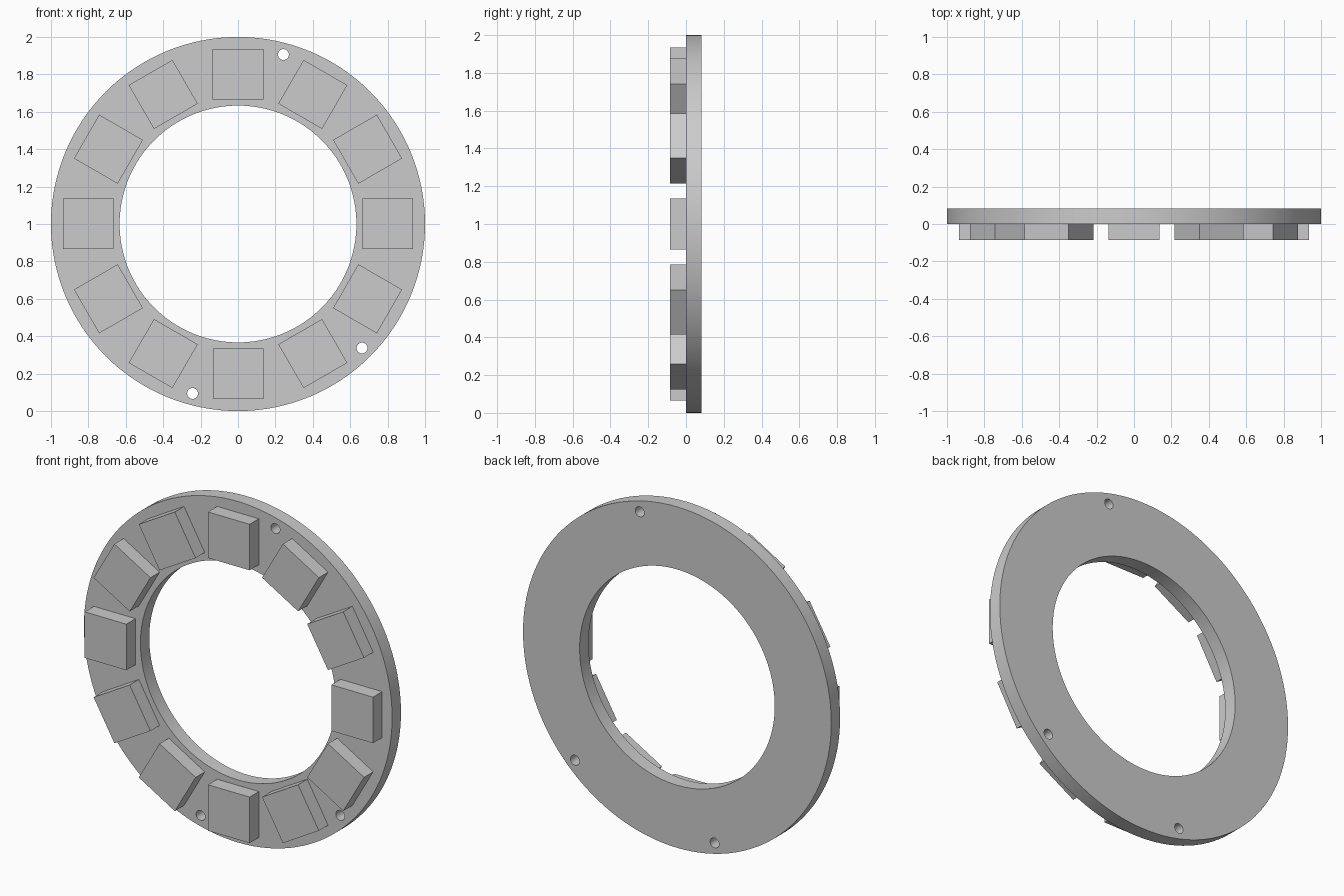
import bpy
import bmesh
from math import cos, sin, pi, radians
from mathutils import Matrix

OUTER, INNER = 1.0, 0.633
THICK = 0.082
PAD_SIZE, PAD_DEPTH, PAD_RADIUS = 0.27, 0.085, 0.8
HOLE_RADIUS, HOLE_ORBIT = 0.029, 0.938

cube = bpy.data.objects.get("Cube")
if cube:
    bpy.data.objects.remove(cube, do_unlink=True)

grey = bpy.data.materials.new("plain grey")
grey.use_nodes = True
colour = (0.6, 0.6, 0.6, 1)
grey.diffuse_color = colour
grey.node_tree.nodes["Principled BSDF"].inputs["Base Color"].default_value = colour


def add_object(name, bm):
    mesh = bpy.data.meshes.new(name)
    bm.to_mesh(mesh)
    bm.free()
    mesh.materials.append(grey)
    obj = bpy.data.objects.new(name, mesh)
    bpy.context.collection.objects.link(obj)
    return obj


def add_circle(curve, x, y, radius, steps):
    spline = curve.splines.new("POLY")
    spline.points.add(steps - 1)
    for i, point in enumerate(spline.points):
        a = 2 * pi * i / steps
        point.co = (x + radius * cos(a), y + radius * sin(a), 0, 1)
    spline.use_cyclic_u = True


# Ring plate: filled outline with the centre opening and three screw holes
outline = bpy.data.curves.new("ring_outline", "CURVE")
outline.dimensions = "2D"
outline.fill_mode = "BOTH"
outline.extrude = THICK / 2
add_circle(outline, 0, 0, OUTER, 128)
add_circle(outline, 0, 0, INNER, 128)
for angle in (75, -45, -105):
    a = radians(angle)
    add_circle(outline, HOLE_ORBIT * cos(a), HOLE_ORBIT * sin(a), HOLE_RADIUS, 32)

helper = bpy.data.objects.new("ring_outline", outline)
bpy.context.collection.objects.link(helper)
bpy.context.view_layer.update()
bm = bmesh.new()
bm.from_mesh(helper.to_mesh())
helper.to_mesh_clear()
bpy.data.objects.remove(helper, do_unlink=True)

# Stand the plate upright with its front face on y = 0
bm.transform(Matrix.Translation((0, THICK / 2, 1)) @ Matrix.Rotation(pi / 2, 4, "X"))
bmesh.ops.remove_doubles(bm, verts=bm.verts, dist=0.0001)
bmesh.ops.recalc_face_normals(bm, faces=bm.faces)
ring = add_object("ring_plate", bm)
bpy.ops.object.select_all(action="DESELECT")
ring.select_set(True)
bpy.context.view_layer.objects.active = ring
bpy.ops.object.shade_smooth_by_angle(angle=radians(30))

# Twelve square pads around the front face
for i in range(12):
    bm = bmesh.new()
    bmesh.ops.create_cube(bm, size=1)
    bm.transform(
        Matrix.Translation((0, 0, 1))
        @ Matrix.Rotation(i * pi / 6, 4, "Y")
        @ Matrix.Translation((0, -PAD_DEPTH / 2, PAD_RADIUS))
        @ Matrix.Diagonal((PAD_SIZE, PAD_DEPTH, PAD_SIZE, 1))
    )
    add_object(f"square_pad_{i + 1}", bm)
